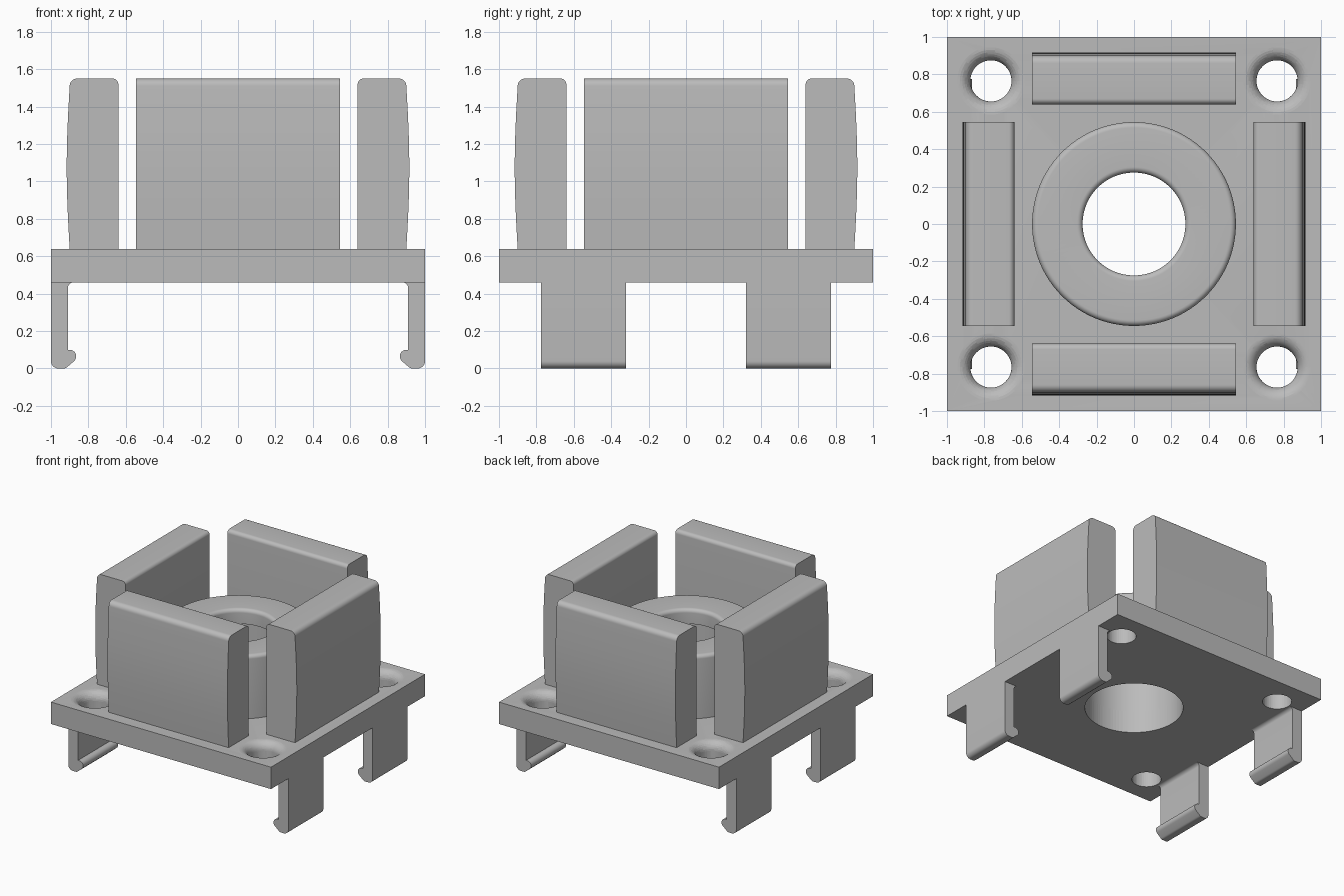
import bpy, bmesh, math

if "Cube" in bpy.data.objects:
    bpy.data.objects.remove(bpy.data.objects["Cube"], do_unlink=True)

grey = bpy.data.materials.new("light_grey")
grey.diffuse_color = (0.5, 0.5, 0.5, 1)
grey.use_nodes = True
grey.node_tree.nodes["Principled BSDF"].inputs["Base Color"].default_value = (0.5, 0.5, 0.5, 1)

PLATE_BOTTOM, PLATE_TOP, TOP = 0.46, 0.64, 1.55


def finish(bm, name):
    bmesh.ops.recalc_face_normals(bm, faces=bm.faces)
    mesh = bpy.data.meshes.new(name)
    bm.to_mesh(mesh)
    bm.free()
    obj = bpy.data.objects.new(name, mesh)
    bpy.context.collection.objects.link(obj)
    mesh.materials.append(grey)
    return obj


def smooth(obj):
    bpy.ops.object.select_all(action='DESELECT')
    obj.select_set(True)
    bpy.context.view_layer.objects.active = obj
    bpy.ops.object.shade_smooth_by_angle(angle=math.radians(30))


def arc(cx, cz, r, start, end, n=8):
    angles = [math.radians(start + (end - start) * i / n) for i in range(n + 1)]
    return [(cx + r * math.cos(a), cz + r * math.sin(a)) for a in angles]


def lathe(name, profile, centre=(0, 0), steps=96):
    """Revolve a closed (radius, z) profile about a vertical axis."""
    bm = bmesh.new()
    rings = []
    for i in range(steps):
        a = math.tau * i / steps
        rings.append([bm.verts.new((centre[0] + r * math.cos(a), centre[1] + r * math.sin(a), z))
                      for r, z in profile])
    n = len(profile)
    for i in range(steps):
        p, q = rings[i], rings[(i + 1) % steps]
        for j in range(n):
            k = (j + 1) % n
            bm.faces.new((p[j], q[j], q[k], p[k]))
    bmesh.ops.remove_doubles(bm, verts=bm.verts, dist=1e-5)
    return finish(bm, name)


def extrude(name, profile, y0, y1, turn=0):
    """Extrude an (x, z) profile along y, then turn it about z in quarter turns."""
    c, s = round(math.cos(turn * math.pi / 2)), round(math.sin(turn * math.pi / 2))
    bm = bmesh.new()
    ends = [[bm.verts.new((c * x - s * y, s * x + c * y, z)) for x, z in profile] for y in (y0, y1)]
    n = len(profile)
    for end in ends:
        bm.faces.new(end)
    for j in range(n):
        k = (j + 1) % n
        bm.faces.new((ends[0][j], ends[0][k], ends[1][k], ends[1][j]))
    obj = finish(bm, name)
    smooth(obj)
    return obj


# Square base plate
plate = extrude("base_plate", [(-1, PLATE_BOTTOM), (1, PLATE_BOTTOM), (1, PLATE_TOP), (-1, PLATE_TOP)], -1, 1)

# Cutters: central bore and four rounded screw holes
cutters = [lathe("bore_cutter", [(0, 0.3), (0.37, 0.3), (0.37, 0.8), (0, 0.8)])]
flare = arc(0.18, PLATE_TOP - 0.07, 0.07, 180, 90)
hole = [(0, 0.3), (0.11, 0.3)] + flare + [(0.18, 0.8), (0, 0.8)]
for sx in (-1, 1):
    for sy in (-1, 1):
        cutters.append(lathe("screw_hole_cutter", hole, (0.765 * sx, 0.765 * sy), 48))
for cutter in cutters:
    cutter.hide_render = True
    mod = plate.modifiers.new("hole", 'BOOLEAN')
    mod.operation = 'DIFFERENCE'
    mod.solver = 'EXACT'
    mod.object = cutter
    bpy.context.view_layer.objects.active = plate
    bpy.ops.object.modifier_apply(modifier=mod.name)
    bpy.data.objects.remove(cutter, do_unlink=True)
smooth(plate)

# Central collar with a rounded rim and an inner lip
RIM, F = 1.16, 0.03
collar = lathe("collar", [(0.37, PLATE_TOP), (0.545, PLATE_TOP)]
               + arc(0.545 - F, RIM - F, F, 0, 90)
               + arc(0.275 + F, RIM - F, F, 90, 180)
               + [(0.275, 1.04), (0.37, 1.04)])
smooth(collar)

# Four upright walls with gently bowed outer faces
bow = []
for i in range(13):
    t = i / 12
    bow.append((0.9 + 0.016 * math.sin(math.pi * t), PLATE_TOP + (TOP - 0.04 - PLATE_TOP) * t))
wall = ([(0.64, PLATE_TOP)] + bow + arc(0.86, TOP - 0.04, 0.04, 0, 90)[1:]
        + arc(0.67, TOP - 0.03, 0.03, 90, 180))
for turn, side in enumerate(("left", "back", "right", "front")):
    extrude(side + "_wall", wall, -0.545, 0.545, turn)

# Four hooked clips under the left and right edges
clip = ([(1, PLATE_BOTTOM)] + arc(0.88, PLATE_BOTTOM - 0.03, 0.03, 90, 0)
        + [(0.91, 0.1)] + arc(0.9, 0.065, 0.035, 90, 225)
        + arc(0.933, 0.03, 0.03, 225, 270, 4) + arc(0.96, 0.04, 0.04, 270, 360))
for turn, side in ((0, "left"), (2, "right")):
    for y0, y1 in ((-0.775, -0.32), (0.32, 0.775)):
        end = "front" if (y0 < 0) == (turn == 0) else "back"
        extrude(end + "_" + side + "_clip", clip, y0, y1, turn)
